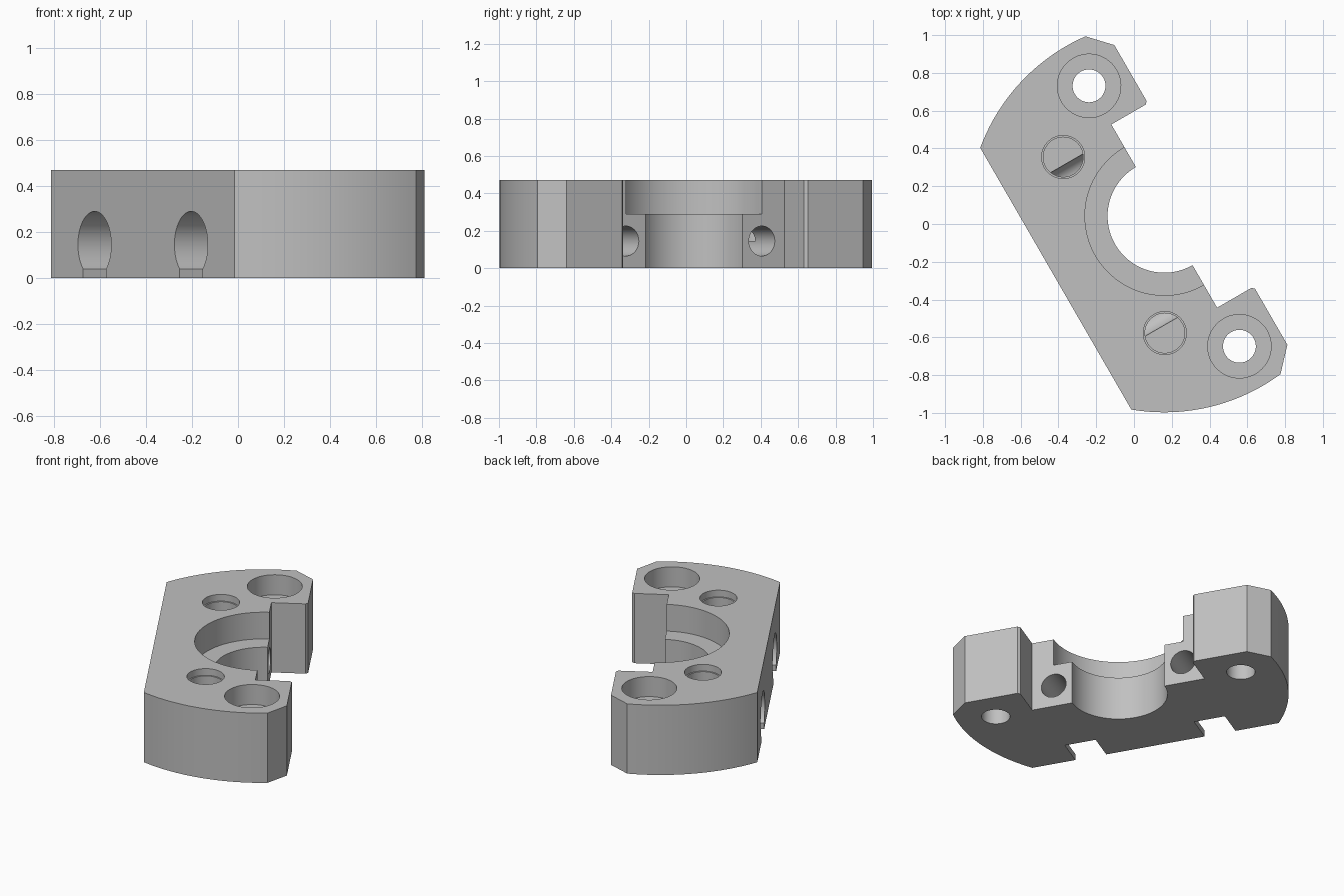
import bpy, bmesh, math
from mathutils import Matrix, Vector

if "Cube" in bpy.data.objects:
    bpy.data.objects.remove(bpy.data.objects["Cube"], do_unlink=True)

HEIGHT = 0.47
OUTER_R = 1.039
FLAT = -0.663                 # long flat side, in the part's own axes
PLACE = Matrix.Translation((0.16, 0.042, 0)) @ Matrix.Rotation(math.radians(-60), 4, 'Z')

grey = bpy.data.materials.new("satin grey")
grey.use_nodes = True
grey.diffuse_color = (0.53, 0.53, 0.53, 1)
grey.node_tree.nodes["Principled BSDF"].inputs["Base Color"].default_value = (0.53, 0.53, 0.53, 1)


def make_object(name, bm):
    bmesh.ops.recalc_face_normals(bm, faces=bm.faces)
    mesh = bpy.data.meshes.new(name)
    bm.to_mesh(mesh)
    bm.free()
    mesh.transform(PLACE)
    obj = bpy.data.objects.new(name, mesh)
    bpy.context.collection.objects.link(obj)
    return obj


def cylinder(name, radius, start, end):
    """Round cutter between two points."""
    start, end = Vector(start), Vector(end)
    axis = end - start
    bm = bmesh.new()
    turn = axis.to_track_quat('Z', 'Y').to_matrix().to_4x4()
    bmesh.ops.create_cone(bm, cap_ends=True, segments=64, radius1=radius, radius2=radius,
                          depth=axis.length,
                          matrix=Matrix.Translation((start + end) / 2) @ turn)
    return make_object(name, bm)


def box(name, low, high):
    low, high = Vector(low), Vector(high)
    bm = bmesh.new()
    bmesh.ops.create_cube(bm, size=1, matrix=Matrix.Translation((low + high) / 2)
                          @ Matrix.Diagonal((*(high - low), 1)))
    return make_object(name, bm)


# Half outline: curved end, clipped corner, lug, and split face; then mirrored
a0 = math.atan2(FLAT, 0.80)
a1 = math.atan2(0.115, 1.037)
half = [(OUTER_R * math.cos(a0 + (a1 - a0) * i / 20),
         OUTER_R * math.sin(a0 + (a1 - a0) * i / 20)) for i in range(21)]
half += [(0.916, 0.224), (0.574, 0.224), (0.56, 0.21), (0.56, 0)]
outline = half + [(-x, y) for x, y in reversed(half)]

bm = bmesh.new()
base = bm.faces.new([bm.verts.new((x, y, 0)) for x, y in outline])
top = bmesh.ops.extrude_face_region(bm, geom=[base])["geom"]
bmesh.ops.translate(bm, vec=(0, 0, HEIGHT),
                    verts=[v for v in top if isinstance(v, bmesh.types.BMVert)])
body = make_object("clamp_half", bm)
body.data.materials.append(grey)

# Central stepped bore
cutters = [cylinder("bore", 0.30, (0, 0, -0.1), (0, 0, 0.6)),
           cylinder("bore_step", 0.42, (0, 0, 0.29), (0, 0, 0.6))]

for s in (-1, 1):
    u, w, c = 0.796 * s, 0.538 * s, 0.42 * s
    cutters += [
        # Counterbored mounting hole
        cylinder("mount_hole", 0.087, (u, 0, -0.1), (u, 0, 0.6)),
        cylinder("mount_counterbore", 0.168, (u, 0, HEIGHT - 0.135), (u, 0, 0.6)),
        # Blind hole with a shallow lip
        cylinder("blind_hole", 0.105, (w, -0.307, 0.145), (w, -0.307, 0.6)),
        cylinder("blind_hole_lip", 0.114, (w, -0.307, HEIGHT - 0.045), (w, -0.307, 0.6)),
        # Clamping bolt hole with its head pocket open underneath
        cylinder("bolt_hole", 0.08, (c, -0.6, 0.145), (c, 0.1, 0.145)),
        cylinder("bolt_pocket", 0.145, (c, -0.9, 0.146), (c, -0.473, 0.146)),
        box("pocket_slot", (c - 0.1, -0.9, -0.1), (c + 0.1, -0.473, 0.12)),
    ]

for cutter in cutters:
    cutter.hide_render = True
    mod = body.modifiers.new(cutter.name, 'BOOLEAN')
    mod.operation = 'DIFFERENCE'
    mod.solver = 'EXACT'
    mod.object = cutter

# Bake the cuts and discard the cutters
bpy.context.view_layer.update()
cut = bpy.data.meshes.new_from_object(body.evaluated_get(bpy.context.evaluated_depsgraph_get()))
body.modifiers.clear()
body.data = cut
for cutter in cutters:
    bpy.data.objects.remove(cutter, do_unlink=True)
cut.materials.clear()
cut.materials.append(grey)
for face in cut.polygons:
    face.material_index = 0

bpy.ops.object.select_all(action='DESELECT')
body.select_set(True)
bpy.context.view_layer.objects.active = body
bpy.ops.object.shade_smooth_by_angle(angle=math.radians(25))
